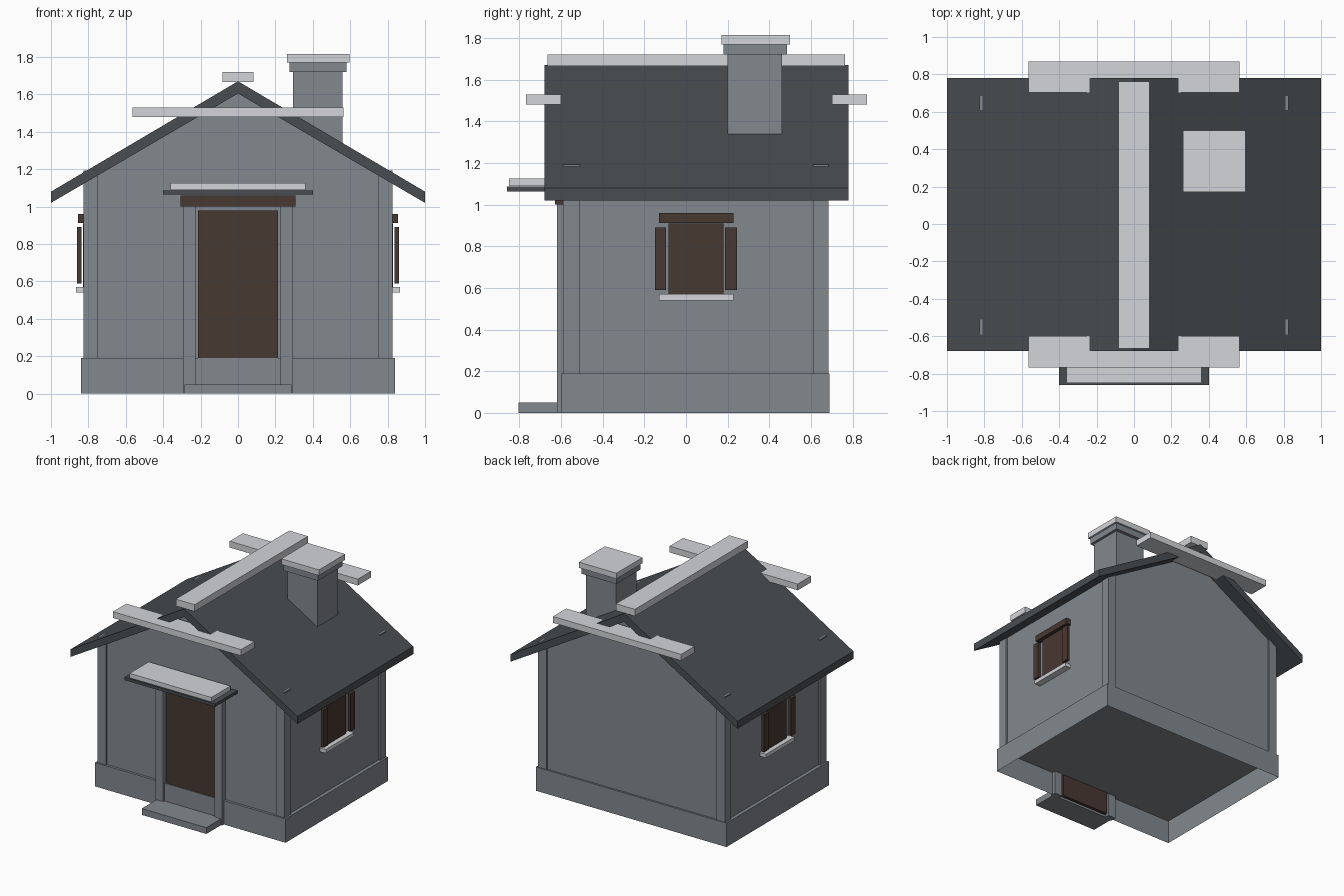
import bpy
import bmesh

# Remove the default object
if "Cube" in bpy.data.objects:
    bpy.data.objects.remove(bpy.data.objects["Cube"], do_unlink=True)


def srgb(v):
    return v / 12.92 if v <= 0.04045 else ((v + 0.055) / 1.055) ** 2.4


def make_material(name, r, g, b):
    mat = bpy.data.materials.new(name)
    mat.use_nodes = True
    color = (srgb(r), srgb(g), srgb(b), 1)
    mat.diffuse_color = color
    mat.node_tree.nodes["Principled BSDF"].inputs["Base Color"].default_value = color
    return mat


stone = make_material("grey stone", 0.51, 0.535, 0.56)
slate = make_material("dark slate", 0.285, 0.305, 0.32)
wood = make_material("brown wood", 0.28, 0.22, 0.19)
snow = make_material("pale snow", 0.83, 0.835, 0.85)


def add_object(name, bm, mat):
    bmesh.ops.recalc_face_normals(bm, faces=bm.faces)
    mesh = bpy.data.meshes.new(name)
    bm.to_mesh(mesh)
    bm.free()
    mesh.materials.append(mat)
    obj = bpy.data.objects.new(name, mesh)
    bpy.context.collection.objects.link(obj)
    return obj


def box(name, x, y, z, mat, open_bottom=False):
    """Box spanning the given (low, high) ranges."""
    bm = bmesh.new()
    bmesh.ops.create_cube(bm, size=1)
    for v in bm.verts:
        v.co = [r[0] if c < 0 else r[1] for c, r in zip(v.co, (x, y, z))]
    if open_bottom:
        low = [f for f in bm.faces if f.normal.z < -0.5]
        bmesh.ops.delete(bm, geom=low, context='FACES_ONLY')
    return add_object(name, bm, mat)


def prism(name, profile, y, mat):
    """Extrude an (x, z) profile along y."""
    bm = bmesh.new()
    face = bm.faces.new([bm.verts.new((px, y[0], pz)) for px, pz in profile])
    new = bmesh.ops.extrude_face_region(bm, geom=[face])["geom"]
    verts = [g for g in new if isinstance(g, bmesh.types.BMVert)]
    bmesh.ops.translate(bm, verts=verts, vec=(0, y[1] - y[0], 0))
    return add_object(name, bm, mat)


def pair(name, x, y, z, mat):
    """Box on the left and its mirror image on the right."""
    box("left_" + name, x, y, z, mat)
    box("right_" + name, (-x[1], -x[0]), y, z, mat)


# Hollow foundation, walls with gables, corner posts
box("foundation", (-0.84, 0.84), (-0.6, 0.69), (0, 0.19), stone, open_bottom=True)
prism("walls", [(-0.812, 0.19), (0.812, 0.19), (0.812, 1.14), (0, 1.61), (-0.812, 1.14)],
      (-0.58, 0.675), stone)
pair("front_corner_post", (0.75, 0.825), (-0.59, -0.51), (0.19, 1.192), stone)
pair("back_corner_post", (0.75, 0.825), (0.61, 0.685), (0.19, 1.192), stone)

# Roof
prism("roof", [(-1, 1.02), (-1, 1.08), (0, 1.67), (1, 1.08), (1, 1.02), (0, 1.605)],
      (-0.68, 0.78), slate)
box("ridge_snow", (-0.083, 0.083), (-0.665, 0.763), (1.665, 1.72), snow)
box("front_gable_snow", (-0.565, 0.565), (-0.768, -0.6), (1.48, 1.53), snow)
box("back_gable_snow", (-0.565, 0.565), (0.702, 0.868), (1.48, 1.53), snow)

# Chimney
box("chimney", (0.295, 0.56), (0.2, 0.46), (1.3, 1.72), stone)
box("chimney_collar", (0.275, 0.58), (0.18, 0.485), (1.72, 1.77), stone)
box("chimney_snow", (0.263, 0.595), (0.17, 0.5), (1.77, 1.815), snow)

# Doorway
box("door", (-0.213, 0.213), (-0.595, -0.57), (0.01, 0.98), wood)
pair("door_post", (0.228, 0.295), (-0.62, -0.57), (0, 1.0), stone)
box("door_lintel", (-0.308, 0.308), (-0.63, -0.57), (1.0, 1.06), wood)
box("door_canopy", (-0.4, 0.4), (-0.86, -0.575), (1.064, 1.087), slate)
box("canopy_snow", (-0.36, 0.36), (-0.85, -0.61), (1.09, 1.125), snow)
box("door_step", (-0.285, 0.285), (-0.805, -0.605), (0, 0.05), stone)

# Windows on both sides
pair("window", (0.8, 0.828), (-0.083, 0.18), (0.57, 0.91), wood)
pair("front_shutter", (0.838, 0.86), (-0.15, -0.095), (0.59, 0.89), wood)
pair("back_shutter", (0.838, 0.86), (0.187, 0.245), (0.59, 0.89), wood)
pair("window_lintel", (0.805, 0.856), (-0.13, 0.228), (0.912, 0.96), wood)
pair("window_sill", (0.805, 0.865), (-0.13, 0.228), (0.54, 0.57), snow)
